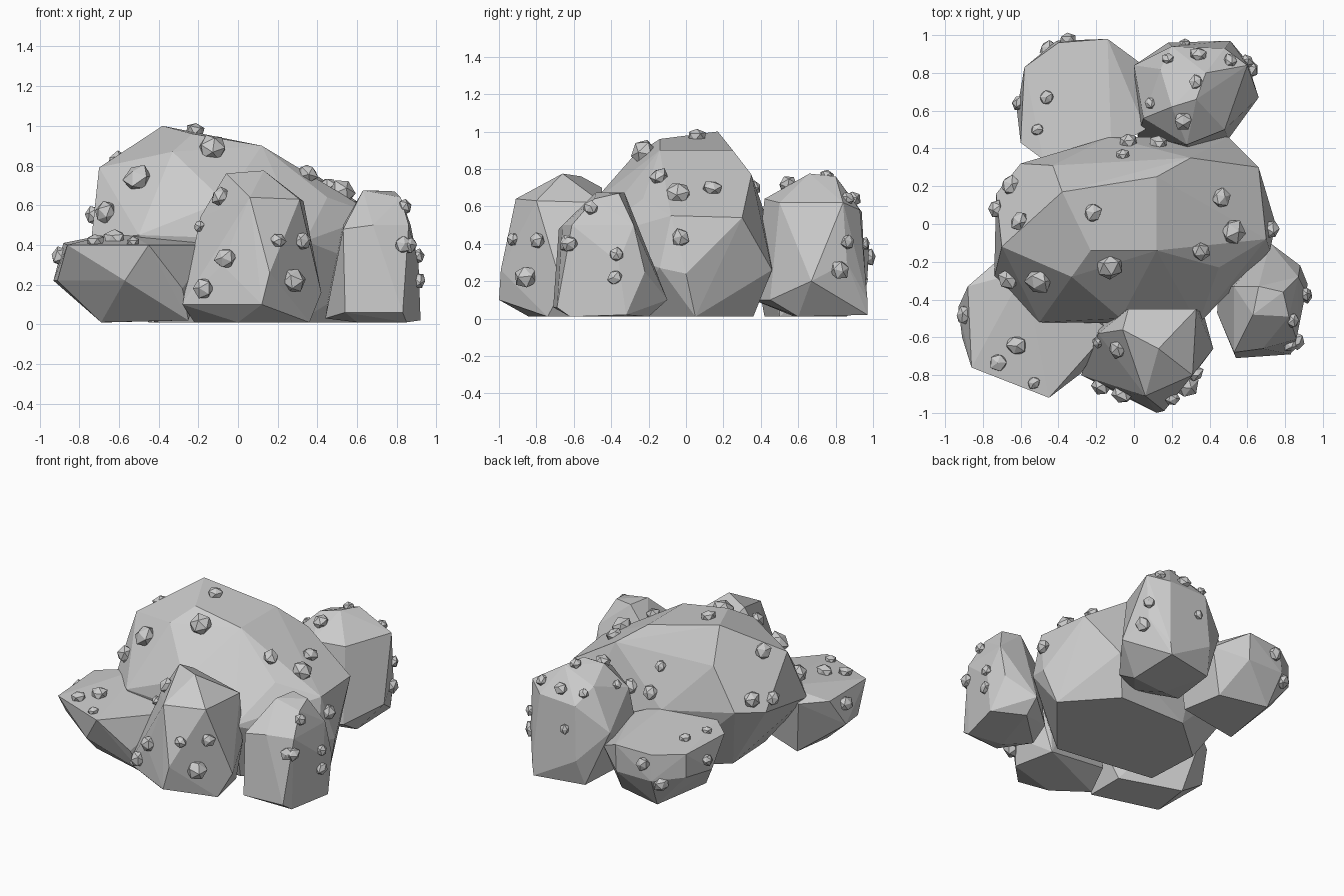
import bpy, bmesh, math, random
from mathutils import Vector, Euler
from mathutils.bvhtree import BVHTree

random.seed(4)
trees = []


def finish(bm, name):
    me = bpy.data.meshes.new(name)
    bm.to_mesh(me)
    ob = bpy.data.objects.new(name, me)
    bpy.context.collection.objects.link(ob)
    return ob


def rock(name, *pts):
    """Faceted boulder: convex hull of a few corner points."""
    bm = bmesh.new()
    for p in pts:
        bm.verts.new(p)
    bmesh.ops.convex_hull(bm, input=bm.verts)
    junk = [v for v in bm.verts if not v.link_faces]
    bmesh.ops.delete(bm, geom=junk, context='VERTS')
    bmesh.ops.dissolve_limit(bm, angle_limit=math.radians(4), verts=bm.verts, edges=bm.edges)
    bmesh.ops.recalc_face_normals(bm, faces=bm.faces)
    trees.append(BVHTree.FromBMesh(bm))
    finish(bm, name)
    bm.free()


# Large central boulder
rock("main_boulder",
     (-.38, .17, 1.0), (-.23, -.14, .96), (.12, -.14, .90), (.12, .25, .90),
     (-.33, -.28, .87), (-.70, -.12, .79), (-.43, .31, .78),
     (.30, .35, .77), (.45, -.23, .64), (.66, .30, .54), (.70, -.08, .55),
     (-.07, -.50, .62), (-.50, -.52, .45), (.34, -.53, .42), (.75, 0, .24),
     (.72, -.14, .27), (.50, .46, .26), (-.13, .46, .45), (-.60, .32, .5),
     (-.74, -.28, .42), (-.73, .16, .48), (-.4, -.3, .01), (-.42, .08, .01),
     (-.1, .36, .01), (.4, .36, .01), (.68, .05, .01), (.3, -.4, .01))

# Tall boulder at the front
rock("front_boulder",
     (.13, -.66, .775), (-.06, -.56, .76), (.06, -.91, .64), (.31, -.80, .63),
     (-.19, -.58, .54), (-.03, -.45, .70), (.33, -.45, .62), (.42, -.66, .16),
     (.16, -.99, .26), (.12, -1.0, .10), (-.28, -.80, .10), (-.08, -.89, .3),
     (.37, -.48, .3), (-.18, -.52, .1), (0, -.84, .01), (.36, -.74, .01),
     (.3, -.45, .01), (-.22, -.68, .01))

# Tall boulder at the right
rock("right_boulder",
     (.63, -.48, .675), (.79, -.36, .67), (.66, -.33, .675), (.53, -.68, .48),
     (.82, -.49, .64), (.86, -.61, .50), (.53, -.33, .50), (.87, -.28, .50),
     (.88, -.22, .25), (.83, -.69, .06), (.91, -.36, .30), (.92, -.32, .02),
     (.54, -.71, .06), (.72, -.10, .10), (.44, -.47, .03), (.45, -.34, .10),
     (.68, -.66, .50), (.60, -.58, .01), (.85, -.62, .01), (.72, -.2, .01))

# Low wedge boulders at the left, front and back
rock("left_front_boulder",
     (-.88, -.33, .41), (-.86, -.76, .40), (-.45, -.92, .40), (-.13, -.56, .40),
     (-.58, -.25, .47), (-.73, -.20, .40), (-.93, -.44, .22), (-.91, -.60, .22),
     (-.57, -.86, .22), (-.28, -.79, .18),
     (-.25, -.72, .02), (-.69, -.58, .01), (-.65, -.3, .01), (-.25, -.45, .02))
rock("left_back_boulder",
     (-.58, .83, .40), (-.40, .96, .40), (-.14, .98, .41), (.05, .84, .30),
     (.06, .50, .40), (-.12, .40, .46), (-.48, .34, .43), (-.60, .43, .40),
     (-.62, .60, .22), (-.58, .83, .24), (-.41, .97, .22), (-.14, .97, .22),
     (-.38, .86, .01), (-.05, .78, .01), (-.45, .42, .01), (0, .5, .01))

# Tall boulder at the back right
rock("back_right_boulder",
     (.33, .66, .775), (.20, .62, .75), (.38, .80, .76), (.14, .82, .68),
     (.28, .42, .64), (.48, .50, .62), (.60, .84, .62), (.48, .93, .58),
     (.20, .94, .57), (.05, .56, .60), (0, .84, .40), (.66, .67, .20),
     (.51, .97, .10), (.18, .96, .20), (.60, .86, .30), (.30, .36, .10),
     (.50, .45, .10), (.02, .46, .10), (.25, .58, .01), (.5, .6, .01),
     (.50, .97, .02), (.15, .90, .02))

# Small stones: two in-plane coordinates and radius, projected on the rocks
stones = {
    "front": [(-.50, .73, .065), (-.66, .56, .052), (-.08, .64, .045), (-.06, .33, .05),
              (-.17, .18, .05), (.20, .42, .036), (.32, .42, .04), (.27, .22, .06),
              (-.19, .49, .03), (.83, .40, .04)],
    "right": [(-.14, .75, .045), (-.04, .66, .06), (.14, .69, .045), (-.03, .43, .045),
              (-.51, .59, .035), (-.62, .40, .04), (-.37, .34, .035), (-.38, .22, .036),
              (.86, .41, .035), (.82, .26, .045), (.86, .64, .035)],
    "top": [(-.22, .06, .045), (-.13, -.22, .062), (-.60, .01, .048), (-.65, .20, .05),
            (-.72, -.73, .042), (-.62, -.64, .048), (-.53, -.84, .032),
            (-.46, .67, .034), (-.51, .50, .03), (.34, .89, .04), (.33, .75, .034),
            (.26, .55, .044), (.18, .87, .03), (.09, .64, .028), (-.03, .43, .045),
            (.13, .42, .045), (-.06, .36, .035)],
    "back": [(-.45, .20, .045), (-.35, .33, .042), (.27, .40, .03)],
    "left": [(-.48, .34, .045), (.08, .55, .045), (.64, .30, .035)],
}
rays = {
    "front": (lambda a, b: (a, -3, b), (0, 1, 0)),
    "right": (lambda a, b: (3, a, b), (-1, 0, 0)),
    "top": (lambda a, b: (a, b, 3), (0, 0, -1)),
    "back": (lambda a, b: (a, 3, b), (0, -1, 0)),
    "left": (lambda a, b: (-3, a, b), (1, 0, 0)),
}
for side, items in stones.items():
    origin, direction = rays[side]
    for a, b, r in items:
        hits = [t.ray_cast(Vector(origin(a, b)), Vector(direction)) for t in trees]
        hits = [h for h in hits if h[0] is not None]
        if not hits:
            continue
        loc, nrm = min(hits, key=lambda h: h[3])[:2]
        bm = bmesh.new()
        bmesh.ops.create_icosphere(bm, subdivisions=1, radius=r * 1.2)
        for v in bm.verts:
            v.co *= random.uniform(.88, 1.1)
        ob = finish(bm, side + "_stone")
        bm.free()
        ob.location = loc + nrm * r * .2
        spin = Euler((0, 0, random.uniform(0, 6.28))).to_quaternion()
        ob.rotation_euler = (nrm.to_track_quat('Z', 'Y') @ spin).to_euler()
        ob.scale = (1, .95, .8)
